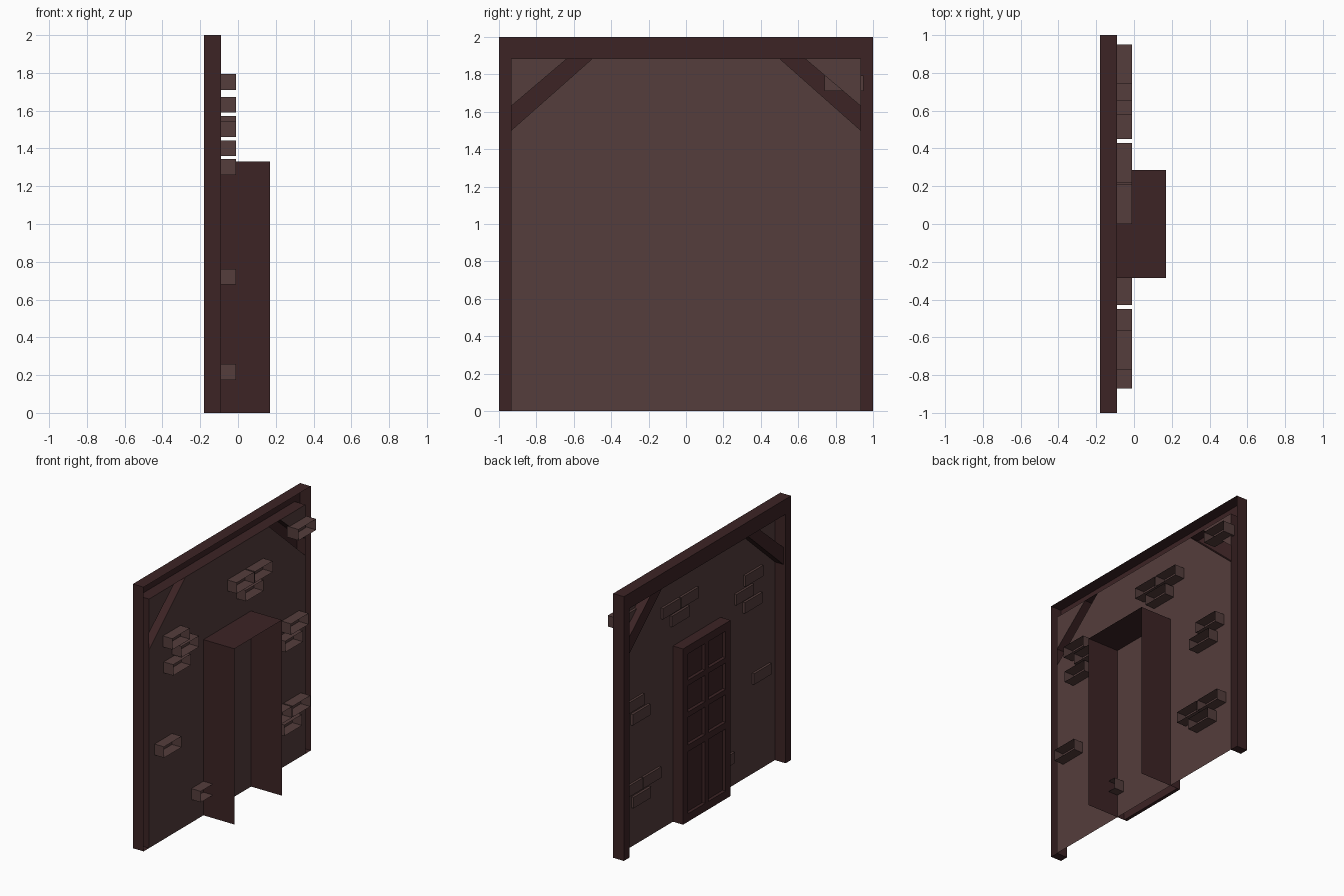
import bpy
import bmesh

cube = bpy.data.objects.get("Cube")
if cube:
    bpy.data.objects.remove(cube)


def make_material(name, colour):
    mat = bpy.data.materials.new(name)
    mat.use_nodes = True
    mat.diffuse_color = (*colour, 1)
    bsdf = next(n for n in mat.node_tree.nodes if n.type == "BSDF_PRINCIPLED")
    bsdf.inputs["Base Color"].default_value = (*colour, 1)
    bsdf.inputs["Roughness"].default_value = 0.9
    return mat


wood = make_material("dark_red_wood", (0.045, 0.017, 0.018))
plaster = make_material("dusty_brown_wall", (0.089, 0.047, 0.045))

WALL = -0.09      # plane of the wall sheet
FRONT = -0.175    # outer face of the timber frame
INNER = 0.935     # inner edge of the posts
LINTEL = 1.885    # underside of the top beam


def finish(name, bm, mat):
    mesh = bpy.data.meshes.new(name)
    bm.to_mesh(mesh)
    bm.free()
    mesh.materials.append(mat)
    obj = bpy.data.objects.new(name, mesh)
    bpy.context.scene.collection.objects.link(obj)
    return obj


def shell(name, outline, x_cap, x_open, mat, cap=True, closed=True):
    """Hollow extrusion of a (y, z) outline: capped at x_cap, open at x_open."""
    bm = bmesh.new()
    a = [bm.verts.new((x_cap, y, z)) for y, z in outline]
    if cap:
        bm.faces.new(a)
    if x_open is not None:
        b = [bm.verts.new((x_open, y, z)) for y, z in outline]
        n = len(a)
        for i in range(n if closed else n - 1):
            j = (i + 1) % n
            bm.faces.new((a[j], a[i], b[i], b[j]))
    # caps look towards -x, sides look outwards
    bm.normal_update()
    if cap and bm.faces[:][0].normal.x > 0:
        bmesh.ops.reverse_faces(bm, faces=bm.faces[:])
    return finish(name, bm, mat)


def rect(y0, y1, z0, z1):
    return [(y0, z0), (y0, z1), (y1, z1), (y1, z0)]


def mirror(points, side):
    return [(y * side, z) for y, z in points]


# Timber frame: two posts and the top beam, hollow at the rear
shell("timber_frame",
      [(-INNER, 0), (-INNER, LINTEL), (INNER, LINTEL), (INNER, 0),
       (1, 0), (1, 2), (-1, 2), (-1, 0)], -0.18, WALL, wood)

# Wall sheet, left open behind the corner braces
shell("wall_sheet",
      [(-INNER, 0), (-INNER, 1.5), (-0.5, LINTEL),
       (0.5, LINTEL), (INNER, 1.5), (INNER, 0)], WALL, None, plaster)

# Corner braces with the small wall triangles above them
brace = [(INNER, 1.5), (0.5, LINTEL), (0.635, LINTEL), (INNER, 1.63)]
corner = [(INNER, 1.63), (0.635, LINTEL), (INNER, LINTEL)]
for label, side in (("left", 1), ("right", -1)):
    shell("corner_brace_" + label, mirror(brace, side), -0.16, WALL, wood)
    shell("wall_corner_" + label, mirror(corner, side), WALL, None, plaster)

# Bricks: (start y, bottom z), all the same size and hollow at the rear
bricks = [
    (0.74, 1.71), (0.0, 1.59), (0.22, 1.59), (0.11, 1.49),
    (-0.77, 1.46), (-0.66, 1.36), (-0.76, 1.26),
    (-0.87, 0.68), (-0.43, 0.175),
    (0.65, 1.03), (0.58, 0.925),
    (0.45, 0.4), (0.67, 0.4), (0.57, 0.295),
]
for i, (y, z) in enumerate(bricks):
    shell(f"brick_{i + 1}", rect(y, y + 0.21, z, z + 0.083), -0.108, -0.01, plaster)

# Deep door casing, open at the bottom and rear
W, H = 0.285, 1.33
shell("door_casing", rect(-W, W, 0, H), FRONT, 0.17, wood, cap=False, closed=False)

# Recessed door panel
PANEL = FRONT + 0.025
shell("door_panel", rect(-W, W, 0, H), PANEL, None, wood)

# Door stiles and rails framing two columns of four panes
for name, y0, y1 in (("stile_right", -W, -0.225), ("stile_middle", -0.02, 0.02),
                     ("stile_left", 0.225, W)):
    shell("door_" + name, rect(y0, y1, 0, H), FRONT, PANEL, wood)
for i, (z0, z1) in enumerate([(0, 0.06), (0.53, 0.58), (0.79, 0.83),
                              (1.03, 1.07), (1.27, H)]):
    for label, side in (("left", 1), ("right", -1)):
        shell(f"door_rail_{i + 1}_{label}",
              mirror(rect(0.02, 0.225, z0, z1), side), FRONT, PANEL, wood)
